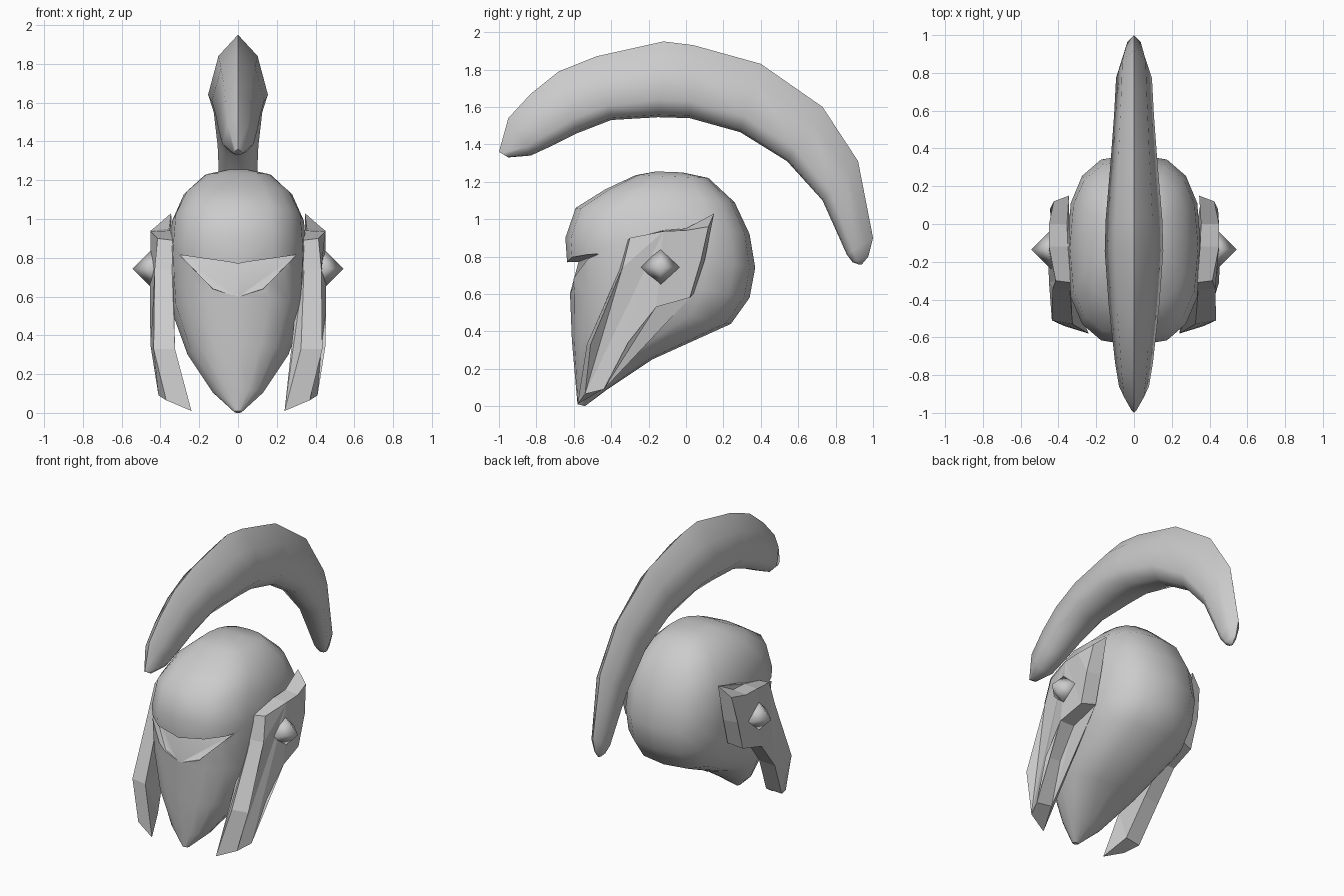
import bpy, bmesh
from math import cos, sin, pi, radians


def make(name, bm, angle=None):
    bmesh.ops.recalc_face_normals(bm, faces=bm.faces)
    me = bpy.data.meshes.new(name)
    bm.to_mesh(me)
    bm.free()
    ob = bpy.data.objects.new(name, me)
    bpy.context.collection.objects.link(ob)
    if angle:
        smooth(ob, angle)
    return ob


def activate(ob):
    bpy.ops.object.select_all(action='DESELECT')
    ob.select_set(True)
    bpy.context.view_layer.objects.active = ob


def smooth(ob, angle):
    activate(ob)
    bpy.ops.object.shade_smooth_by_angle(angle=radians(angle))


def loft(rings):
    # skin closed rings of points, capping both ends
    bm = bmesh.new()
    rows = [[bm.verts.new(p) for p in r] for r in rings]
    n = len(rows[0])
    for a, b in zip(rows, rows[1:]):
        for i in range(n):
            j = (i + 1) % n
            bm.faces.new((a[i], a[j], b[j], b[i]))
    bm.faces.new(rows[0])
    bm.faces.new(rows[-1])
    return bm


# Helmet shell: tilted rings (front y, z, back y, z, half width)
def shell_ring(fy, fz, by, bz, w, n=2.7, seg=16):
    pts = []
    for i in range(seg):
        c, s = cos(2 * pi * i / seg), sin(2 * pi * i / seg)
        u = abs(c) ** (2 / n) * (1 if c > 0 else -1)
        v = abs(s) ** (2 / n) * (1 if s > 0 else -1)
        t = (1 + u) / 2
        pts.append((w * v, fy + (by - fy) * t, fz + (bz - fz) * t))
    return pts


shell = make("helmet_shell", loft([shell_ring(*r) for r in (
    (-0.58, 0.01, -0.54, 0.00, 0.02, 2),
    (-0.59, 0.12, -0.42, 0.09, 0.13, 2.2),
    (-0.61, 0.35, -0.18, 0.25, 0.26, 2.4),
    (-0.62, 0.60, 0.24, 0.44, 0.34),
    (-0.635, 0.76, 0.34, 0.58, 0.35),
    (-0.645, 0.90, 0.37, 0.74, 0.355),
    (-0.59, 1.06, 0.34, 0.92, 0.34),
    (-0.43, 1.16, 0.26, 1.09, 0.28),
    (-0.27, 1.235, 0.12, 1.22, 0.17),
    (-0.16, 1.255, -0.02, 1.25, 0.06))]))

# Visor recess: one convex cutter per side
for s in (1, -1):
    bm = bmesh.new()
    for x, y, z in ((-0.001, -0.575, 0.772), (-0.001, -0.622, 0.597),
                    (0.13, -0.59, 0.64), (0.30, -0.465, 0.815)):
        bm.verts.new((s * x, y, z))
    for x, z in ((-0.001, 0.757), (-0.001, 0.59), (0.13, 0.635), (0.30, 0.812)):
        bm.verts.new((s * x, -0.9, z))
    bmesh.ops.convex_hull(bm, input=bm.verts)
    cutter = make("visor_cutter", bm)
    mod = shell.modifiers.new("visor", 'BOOLEAN')
    mod.operation, mod.solver, mod.object = 'DIFFERENCE', 'EXACT', cutter
    activate(shell)
    bpy.ops.object.modifier_apply(modifier=mod.name)
    bpy.data.objects.remove(cutter)
smooth(shell, 40)

# Crest: (outer y, z, inner y, z, half width), swept with a lens section
stations = (
    (-1.0, 1.36, -0.95, 1.33, 0.02), (-0.95, 1.54, -0.83, 1.34, 0.08),
    (-0.83, 1.67, -0.71, 1.395, 0.10), (-0.68, 1.79, -0.58, 1.46, 0.115),
    (-0.48, 1.87, -0.40, 1.53, 0.135), (-0.12, 1.95, -0.15, 1.545, 0.155),
    (0.04, 1.93, 0.02, 1.54, 0.15), (0.40, 1.83, 0.29, 1.465, 0.125),
    (0.73, 1.60, 0.54, 1.31, 0.105), (0.92, 1.31, 0.73, 1.10, 0.095),
    (1.0, 0.90, 0.86, 0.81, 0.055), (0.975, 0.80, 0.89, 0.77, 0.03),
    (0.94, 0.758, 0.925, 0.757, 0.01))
half = ((0.27, 0.65), (0.77, 1.0), (0.97, 0.55))
section = [(0, 0), *half, (1, 0), *[(t, -w) for t, w in reversed(half)]]
make("crest", loft([[(w * k, oy + (iy - oy) * t, oz + (iz - oz) * t)
                     for t, k in section]
                    for oy, oz, iy, iz, w in stations]), 60)

# Cheek guards: inner and outer outlines (y, z, x), bevelled between
inner = ((-0.31, 0.89, 0.335), (-0.12, 0.94, 0.35), (0.0, 0.95, 0.355),
         (0.15, 1.03, 0.345), (0.10, 0.78, 0.35), (0.04, 0.60, 0.34),
         (-0.16, 0.53, 0.35), (-0.30, 0.35, 0.34), (-0.43, 0.10, 0.30),
         (-0.58, 0.01, 0.24), (-0.53, 0.33, 0.325), (-0.35, 0.74, 0.34))
outer = ((-0.30, 0.90, 0.415), (-0.12, 0.935, 0.45), (0.0, 0.94, 0.45),
         (0.12, 0.96, 0.425), (0.08, 0.78, 0.445), (0.02, 0.58, 0.44),
         (-0.16, 0.53, 0.455), (-0.31, 0.34, 0.45), (-0.44, 0.09, 0.41),
         (-0.54, 0.065, 0.37), (-0.51, 0.33, 0.435), (-0.34, 0.74, 0.43))
for side, s in (("right", 1), ("left", -1)):
    bm = loft([[(s * x, y, z) for y, z, x in o] for o in (inner, outer)])
    bmesh.ops.triangulate(bm, faces=[f for f in bm.faces if len(f.verts) > 4])
    make("cheek_guard_" + side, bm)

    # Diamond stud on the guard
    bm = bmesh.new()
    for a in ((1, 0, 0), (0, 1, 0), (0, 0, 1)):
        for r in (0.105, -0.105):
            bm.verts.new((s * 0.44 + a[0] * r, -0.135 + a[1] * r, 0.743 + a[2] * r))
    bmesh.ops.convex_hull(bm, input=bm.verts)
    make("stud_" + side, bm, 80)
